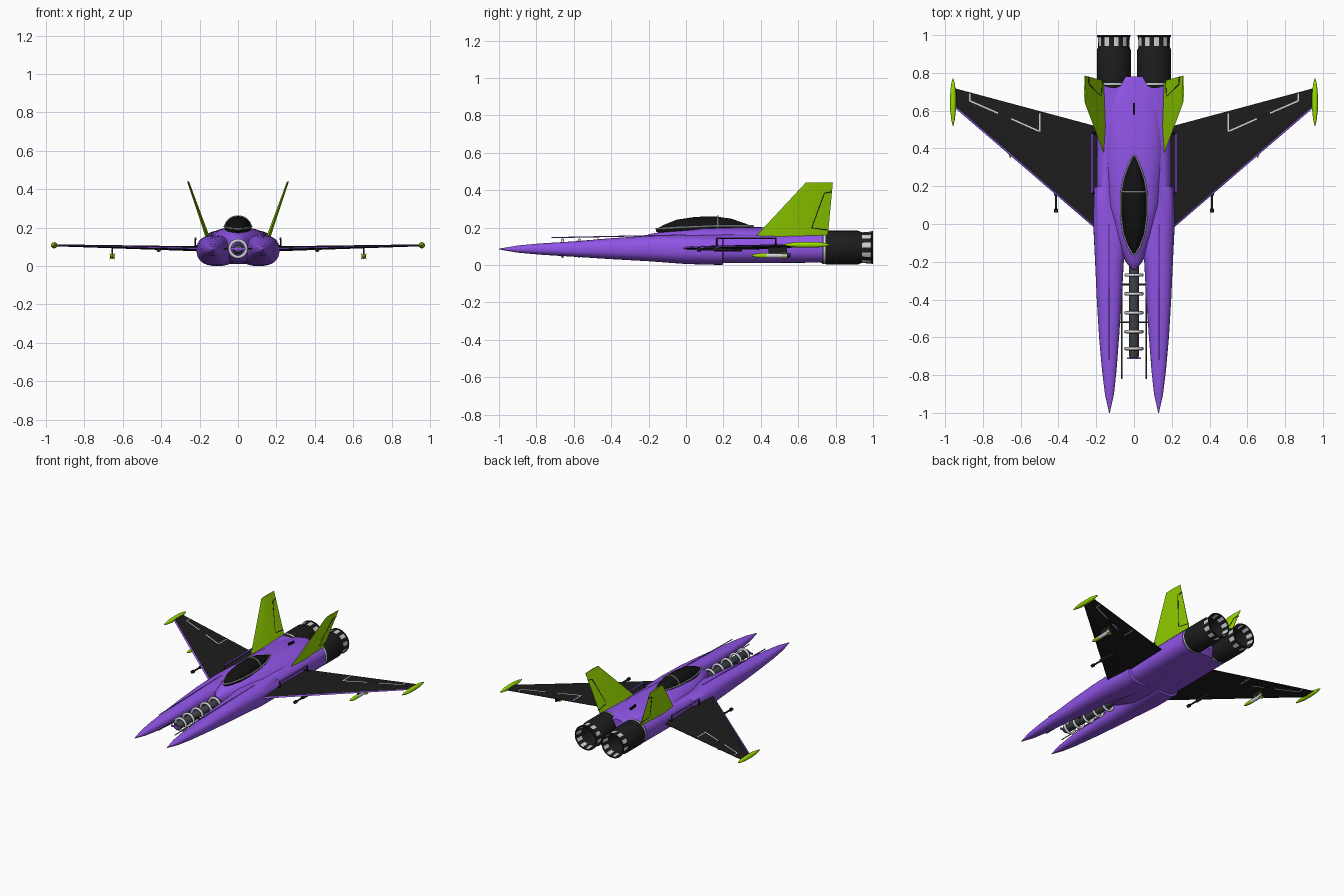
import bpy, bmesh, math
from mathutils import Vector

cube = bpy.data.objects.get("Cube")
if cube:
    bpy.data.objects.remove(cube, do_unlink=True)


def material(name, r, g, b):
    m = bpy.data.materials.new(name)
    m.use_nodes = True
    m.diffuse_color = (r, g, b, 1)
    m.node_tree.nodes["Principled BSDF"].inputs["Base Color"].default_value = (r, g, b, 1)
    return m


PURPLE = material("purple", 0.28, 0.09, 0.8)
GREEN = material("lime green", 0.33, 0.72, 0.0)
BLACK = material("soft black", 0.012, 0.012, 0.012)
GLASS = material("canopy black", 0.006, 0.006, 0.006)
DARK = material("dark grey", 0.055, 0.06, 0.07)
LIGHT = material("light grey", 0.62, 0.64, 0.67)


def finish(name, bm, mats, angle=35):
    bmesh.ops.recalc_face_normals(bm, faces=bm.faces)
    mesh = bpy.data.meshes.new(name)
    bm.to_mesh(mesh)
    bm.free()
    for m in mats:
        mesh.materials.append(m)
    mesh.shade_smooth()
    mesh.set_sharp_from_angle(angle=math.radians(angle))
    ob = bpy.data.objects.new(name, mesh)
    bpy.context.collection.objects.link(ob)


def skin(name, rings, mats, rule=None, angle=35):
    """Join equal rings of points; rule(ring, side) picks the material."""
    bm = bmesh.new()
    vs = [[bm.verts.new(p) for p in ring] for ring in rings]
    n = len(rings[0])
    for i in range(len(vs) - 1):
        for j in range(n):
            k = (j + 1) % n
            f = bm.faces.new((vs[i][j], vs[i][k], vs[i + 1][k], vs[i + 1][j]))
            f.material_index = rule(i, j) if rule else 0
    for ring, i in ((vs[0], 0), (vs[-1], len(vs) - 2)):
        f = bm.faces.new(ring)
        f.material_index = rule(i, 1) if rule else 0
    finish(name, bm, mats, angle)


def loft(name, stations, mats, rule=None, e=2.0, n=32, s=1, angle=35):
    """Superellipse sections (y, x, z, half width, half height) along y."""
    def pw(v):
        return math.copysign(abs(v) ** (2 / e), v)
    rings = []
    for y, cx, cz, rx, rz in stations:
        angs = [math.tau * j / n for j in range(n)]
        rings.append([(s * (cx + rx * pw(math.cos(a))), y, cz + rz * pw(math.sin(a))) for a in angs])
    skin(name, rings, mats, rule, angle)


def lathe(name, x, z, profile, mats, rule=None, n=24):
    loft(name, [(y, x, z, r, r) for y, r in profile], mats, rule, n=n)


def bar(name, p, q, w, h, mat, up=(0, 0, 1)):
    """Box from p to q, w wide and h thick along the up direction."""
    p, q, up = Vector(p), Vector(q), Vector(up)
    d = (q - p).normalized()
    side = d.cross(up).normalized()
    up = side.cross(d)
    ends = [(a, b) for a, b in ((-1, -1), (1, -1), (1, 1), (-1, 1))]
    skin(name, [[c + side * a * w / 2 + up * b * h / 2 for a, b in ends] for c in (p, q)], [mat])


def tube(name, pts, r, mat, cyclic=False):
    cu = bpy.data.curves.new(name, "CURVE")
    cu.dimensions = "3D"
    cu.bevel_depth = r
    cu.bevel_resolution = 2
    cu.use_fill_caps = True
    sp = cu.splines.new("POLY")
    sp.points.add(len(pts) - 1)
    for pt, co in zip(sp.points, pts):
        pt.co = (*co, 1)
    sp.use_cyclic_u = cyclic
    cu.materials.append(mat)
    bpy.context.collection.objects.link(bpy.data.objects.new(name, cu))


# Central fuselage
loft("fuselage", [(-.24, 0, .11, .01, .02), (-.2, 0, .11, .045, .055), (-.05, 0, .105, .1, .083),
                  (.1, 0, .108, .14, .094), (.4, 0, .106, .165, .096), (.6, 0, .1, .165, .09),
                  (.74, 0, .097, .15, .08), (.78, 0, .11, .06, .06)], [PURPLE], e=2.5)
bar("dorsal_slot", (0, .58, .196), (0, .64, .191), .01, .02, GLASS)

# Canopy and its frame
canopy = [(-.16, .185, .006, .006), (-.12, .187, .03, .027), (-.05, .192, .055, .05), (.05, .196, .068, .061),
          (.15, .2, .068, .06), (.24, .2, .053, .048), (.31, .2, .028, .024), (.36, .2, .005, .005)]
loft("canopy", [(y, 0, z, rx, rz) for y, z, rx, rz in canopy], [GLASS], angle=60)
edge = [(rx + .002, y, z + .008) for y, z, rx, rz in canopy]
tube("canopy_rim", edge + [(-x, y, z) for x, y, z in reversed(edge)], .0045, LIGHT, True)
arch = [math.pi * i / 16 for i in range(17)]
tube("canopy_arch", [(.068 * math.cos(a), .17, .2 + .06 * math.sin(a)) for a in arch], .0045, LIGHT)

# Central cannon with coil rings and struts
lathe("cannon_barrel", 0, .09, [(-.71, .02), (-.7, .027), (-.2, .027)], [DARK])
for y in (-.66, -.57, -.47, -.37, -.27):
    circle = [math.tau * i / 24 for i in range(24)]
    tube("coil_ring", [(.043 * math.cos(a), y, .09 + .043 * math.sin(a)) for a in circle], .009, LIGHT, True)
for y in (-.52, -.32):
    bar("cannon_strut", (-.085, y, .09), (.085, y, .09), .01, .01, BLACK)
bar("muzzle_bracket", (-.038, -.71, .09), (.038, -.71, .09), .008, .012, PURPLE)


def wing_point(x):
    """Leading y, trailing y, mid z and half thickness of the wing at x."""
    t = (x - .21) / .745
    return -.02 + .64 * t, .52 + .2 * t, .09 + .018 * t, .013 - .008 * t


def wing_ring(s, x):
    a, b, z, t = wing_point(x)
    chord = b - a
    pts = [(a, -.1), (a + .011, .45), (a + chord * .3, 1), (b, .15)]
    pts += [(b, -.15), (a + chord * .3, -1), (a + .012, -.45)]
    return [(s * x, y, z + k * t) for y, k in pts]


def fin_ring(s, z, lead, trail):
    x, t = .165 + (z - .17) * .352, .011 - (z - .15) * .02
    mid = lead + (trail - lead) * .35
    return [(s * (x + k * t), y, z) for y, k in
            ((lead, 0), (mid, 1), (trail, .2), (trail, -.2), (mid, -1))]


for s, side in ((1, "left"), (-1, "right")):
    # Long prong running back into the engine nacelle
    loft(side + "_prong", [(-1, .13, .085, .002, .002), (-.9, .13, .085, .024, .019),
                           (-.78, .131, .085, .038, .03), (-.6, .132, .085, .053, .041),
                           (-.4, .131, .087, .066, .056), (-.2, .13, .088, .076, .068),
                           (0, .116, .083, .1, .078), (.195, .108, .081, .104, .081),
                           (.2, .1, .088, .097, .077), (.5, .1, .09, .097, .079),
                           (.73, .1, .093, .096, .08)], [PURPLE], e=2.5, s=s)
    tube(side + "_prong_rail", [(s * .132, -.72, .146), (s * .132, -.27, .155), (s * .132, 0, .16)], .003, PURPLE)
    tube(side + "_cannon_rod", [(s * .065, -.82, .09), (s * .065, -.2, .09)], .003, DARK)

    # Engine with banded nozzle petals
    lathe(side + "_engine", s * .107, .093,
          [(.72, .08), (.735, .089), (.747, .089), (.76, .09), (.92, .09), (.935, .084), (.942, .083),
           (.99, .085), (.992, .089), (1, .089), (1, .078), (.95, .072), (.86, .06), (.85, .03)],
          [BLACK, LIGHT],
          lambda i, j: 1 if i == 1 or (i in (6, 10) and j % 4 < 2) else 0, n=40)

    # Wing with a purple leading edge
    skin(side + "_wing", [wing_ring(s, x) for x in (.13, .4, .7, .955)], [BLACK, PURPLE],
         lambda i, j: 1 if j == 0 else 0, angle=20)
    flap = [(.5, .585), (.5, .49), (.65, .557), (.72, .587), (.87, .652), (.87, .69)]
    for k, (p, q) in enumerate(zip(flap, flap[1:])):
        ends = [(s * x, y, wing_point(x)[2]) for x, y in (p, q)]
        bar(side + "_flap_line", *ends, .008, .0098, BLACK if k == 2 else LIGHT)
    lathe(side + "_wingtip_pod", s * .958, .108,
          [(.52, .002), (.55, .009), (.6, .015), (.66, .016), (.71, .014), (.75, .008), (.77, .002)], [GREEN])

    # Rail on the nacelle side
    tube(side + "_side_rail", [(s * .2, .165, .105), (s * .222, .165, .105), (s * .222, .165, .142),
                               (s * .222, .48, .142), (s * .222, .48, .105), (s * .19, .48, .105)], .005, BLACK)
    bar(side + "_side_rail_cover", (s * .222, .165, .147), (s * .222, .48, .147), .011, .004, PURPLE)

    # Wing gun
    lathe(side + "_wing_gun", s * .413, .084,
          [(.06, .011), (.08, .011), (.081, .006), (.15, .006), (.151, .011), (.3, .011)], [BLACK], n=12)

    # Missile on a pylon
    lathe(side + "_missile", s * .655, .05,
          [(.35, .002), (.37, .009), (.4, .013), (.43, .013), (.54, .013), (.56, .01)],
          [GREEN, LIGHT, BLACK], lambda i, j: (0, 0, 0, 1, 2)[i], n=16)
    bar(side + "_pylon", (s * .655, .44, .08), (s * .655, .54, .08), .008, .04, BLACK)
    for a in (math.pi / 4, -math.pi / 4):
        d = Vector((math.cos(a), 0, math.sin(a))) * .021
        c = Vector((s * .655, .525, .05))
        bar(side + "_missile_fin", c - d, c + d, .025, .004, GREEN, (-d.z, 0, d.x))

    # Canted tail fin with rudder outline
    skin(side + "_tail_fin", [fin_ring(s, .15, .37, .758), fin_ring(s, .44, .64, .785)], [GREEN], angle=20)
    rudder = [(.78, .392), (.74, .385), (.672, .2), (.762, .187)]
    for p, q in zip(rudder, rudder[1:]):
        ends = [(s * (.165 + (z - .17) * .352), y, z) for y, z in (p, q)]
        bar(side + "_rudder_line", *ends, .005, .0098, BLACK, (s * .94, 0, -.33))
